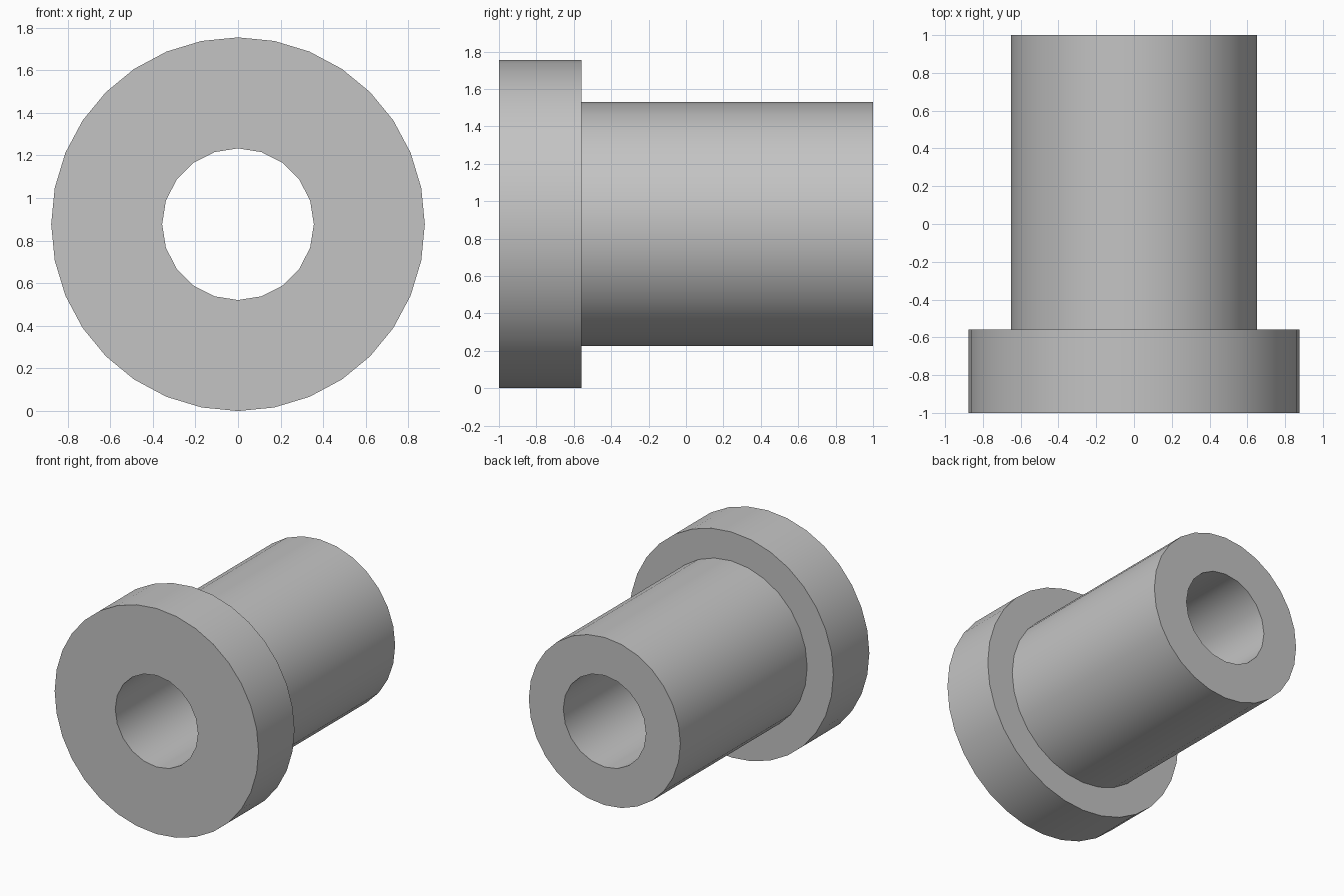
import bpy, bmesh
from math import sin, cos, tau, radians

cube = bpy.data.objects.get("Cube")
if cube:
    bpy.data.objects.remove(cube, do_unlink=True)

FLANGE_R, BARREL_R, BORE_R = 0.877, 0.652, 0.356
FRONT, SHOULDER, BACK = -1.0, -0.558, 1.0

grey = bpy.data.materials.new("plain grey")
grey.use_nodes = True
colour = (0.55, 0.55, 0.55, 1)
grey.diffuse_color = colour
grey.node_tree.nodes["Principled BSDF"].inputs["Base Color"].default_value = colour

bm = bmesh.new()


def ring(radius, sides, y):
    """Closed loop of edges around the bushing axis."""
    verts = [bm.verts.new((radius * sin(tau * i / sides), y,
                           FLANGE_R + radius * cos(tau * i / sides)))
             for i in range(sides)]
    edges = [bm.edges.new((verts[i - 1], verts[i])) for i in range(sides)]
    return verts, edges


def wall(a, b):
    """Cylindrical wall between two matching rings."""
    for i in range(len(a[0])):
        bm.faces.new((a[0][i - 1], a[0][i], b[0][i], b[0][i - 1]))


def annulus(outer, inner, facing):
    """Flat face between two concentric rings."""
    bmesh.ops.triangle_fill(bm, edges=outer[1] + inner[1], use_beauty=True,
                            normal=(0, facing, 0))


# Rings of the flange, barrel and bore
flange_front, flange_back = (ring(FLANGE_R, 32, y) for y in (FRONT, SHOULDER))
barrel_front, barrel_back = (ring(BARREL_R, 28, y) for y in (SHOULDER, BACK))
bore_front, bore_back = (ring(BORE_R, 20, y) for y in (FRONT, BACK))

# Cylindrical walls
wall(flange_front, flange_back)
wall(barrel_front, barrel_back)
wall(bore_front, bore_back)

# Front face, shoulder and back face
annulus(flange_front, bore_front, -1)
annulus(flange_back, barrel_front, 1)
annulus(barrel_back, bore_back, 1)

bmesh.ops.recalc_face_normals(bm, faces=bm.faces[:])
# Merge the flat triangles without closing the bore
mesh = bpy.data.meshes.new("flanged_bushing")
bm.to_mesh(mesh)
bm.free()
mesh.materials.append(grey)

bushing = bpy.data.objects.new("flanged_bushing", mesh)
bpy.context.collection.objects.link(bushing)
bpy.ops.object.select_all(action='DESELECT')
bushing.select_set(True)
bpy.context.view_layer.objects.active = bushing
bpy.ops.object.shade_smooth_by_angle(angle=radians(30))
